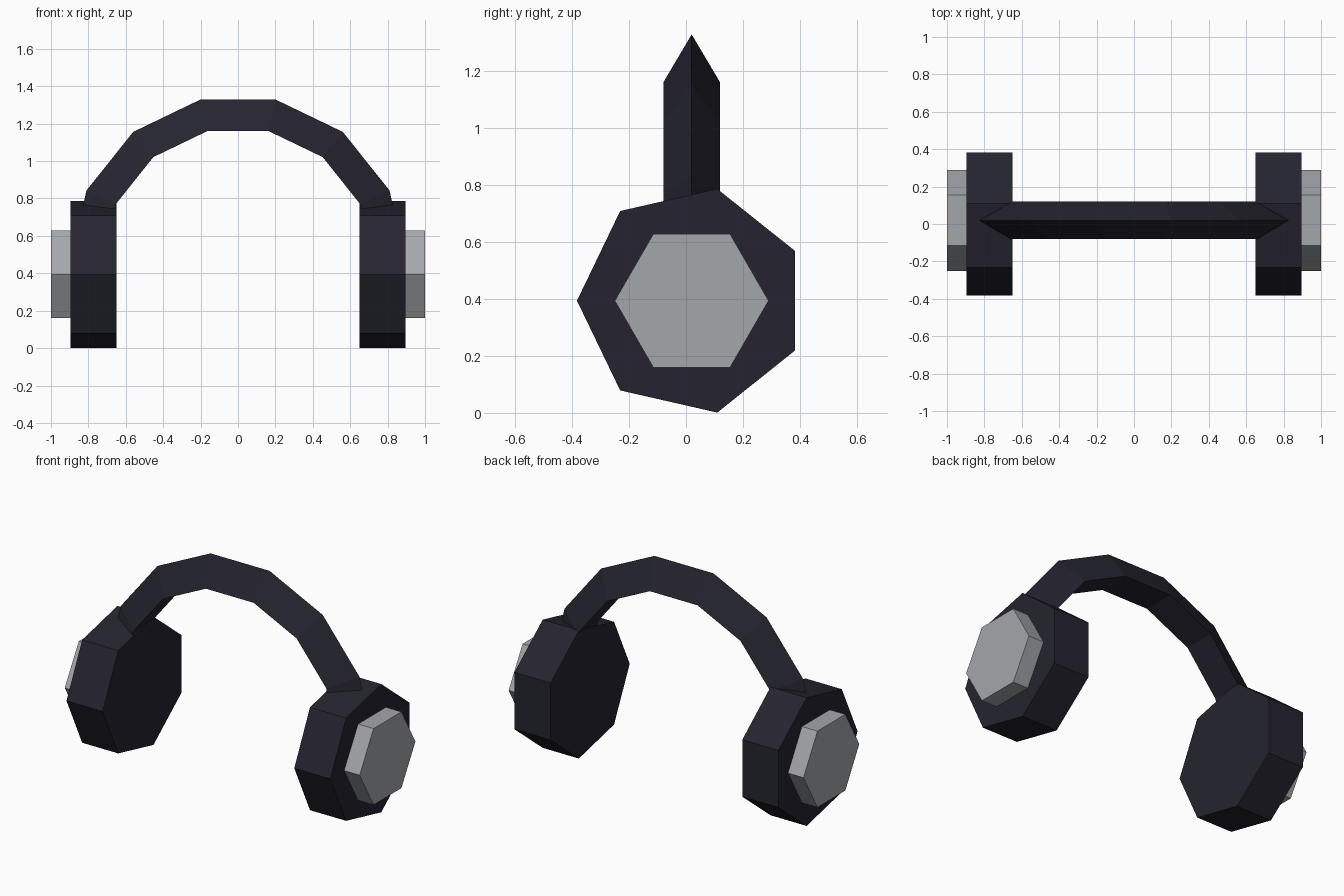
import bpy, bmesh
from math import pi, sin, cos
from mathutils import Vector

cube = bpy.data.objects.get("Cube")
if cube:
    bpy.data.objects.remove(cube, do_unlink=True)

MID_Y, CUP_Z = 0.02, 0.394


def material(name, rgb):
    mat = bpy.data.materials.new(name)
    mat.use_nodes = True
    mat.diffuse_color = (*rgb, 1)
    mat.node_tree.nodes["Principled BSDF"].inputs["Base Color"].default_value = (*rgb, 1)
    return mat


def loft(name, rings, mat):
    """Skin a row of equal rings of points, closing both ends."""
    bm = bmesh.new()
    loops = [[bm.verts.new(p) for p in ring] for ring in rings]
    for a, b in zip(loops, loops[1:]):
        for i in range(len(a)):
            j = (i + 1) % len(a)
            bm.faces.new((a[i], a[j], b[j], b[i]))
    bm.faces.new(loops[0])
    bm.faces.new(loops[-1])
    bmesh.ops.recalc_face_normals(bm, faces=bm.faces)
    mesh = bpy.data.meshes.new(name)
    bm.to_mesh(mesh)
    bm.free()
    mesh.materials.append(mat)
    obj = bpy.data.objects.new(name, mesh)
    bpy.context.collection.objects.link(obj)
    return obj


def side_prism(name, sides, radius, x_in, x_out, mat):
    """Regular prism along x with one corner pointing forward."""
    angles = [pi + 2 * pi * k / sides for k in range(sides)]
    rings = [[Vector((x, MID_Y + radius * cos(a), CUP_Z + radius * sin(a))) for a in angles]
             for x in (x_in, x_out)]
    return loft(name, rings, mat)


dark = material("dark_navy_plastic", (0.018, 0.0175, 0.029))
grey = material("light_grey_plate", (0.37, 0.385, 0.41))

# Ear cups and their outer plates
for side, s in (("left", 1), ("right", -1)):
    side_prism(side + "_ear_cup", 7, 0.403, s * 0.65, s * 0.895, dark)
    side_prism(side + "_outer_plate", 6, 0.27, s * 0.895, s * 1.0, grey)

# Headband: a triangular section swept over a half circle, ridge outward
ARC_R, TUBE_R, ARC_Z, STEPS = 0.784, 0.115, 0.453, 7
band = []
for k in range(STEPS + 1):
    t = pi * k / STEPS
    ring = []
    for c in range(3):
        a = 2 * pi * c / 3
        r = ARC_R + TUBE_R * cos(a)
        ring.append(Vector((r * cos(t), MID_Y + TUBE_R * sin(a), ARC_Z + r * sin(t))))
    band.append(ring)
loft("headband", band, dark)
